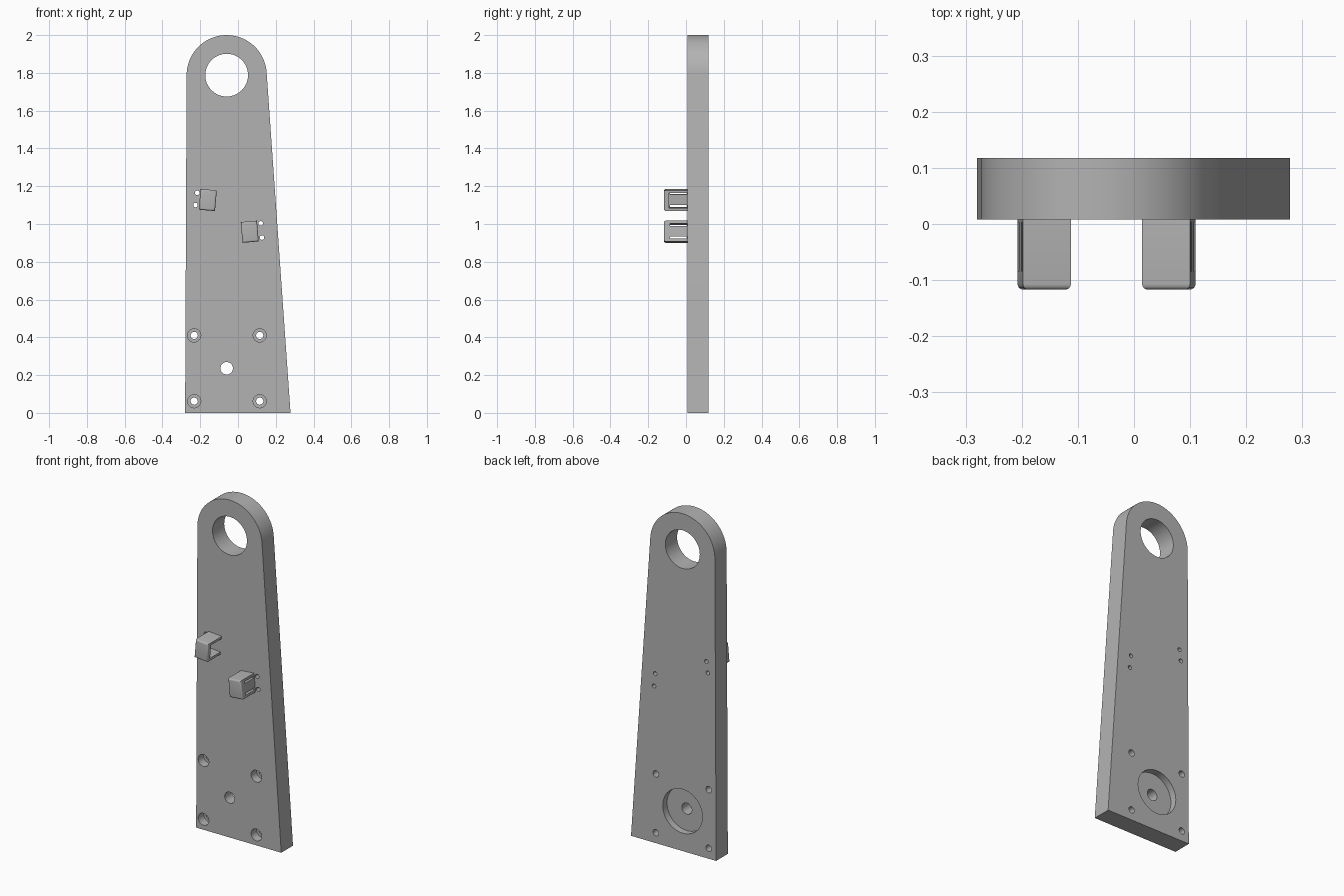
import bpy, bmesh, math
from mathutils import Matrix, Vector

cube = bpy.data.objects.get("Cube")
if cube:
    bpy.data.objects.remove(cube, do_unlink=True)

grey = bpy.data.materials.new("plain grey")
grey.use_nodes = True
colour = (0.45, 0.45, 0.45, 1)
grey.diffuse_color = colour
grey.node_tree.nodes["Principled BSDF"].inputs["Base Color"].default_value = colour

FRONT, BACK, NOSE = 0.008, 0.118, -0.117
AXIS = -0.06


def make_object(name, bm):
    bmesh.ops.recalc_face_normals(bm, faces=bm.faces[:])
    mesh = bpy.data.meshes.new(name)
    bm.to_mesh(mesh)
    bm.free()
    obj = bpy.data.objects.new(name, mesh)
    bpy.context.scene.collection.objects.link(obj)
    mesh.materials.append(grey)
    return obj


def add_lathe(bm, x, z, profile, sides=48):
    """Closed stepped cylinder along y, from (radius, y) pairs."""
    rings = []
    for r, y in profile:
        rings.append([bm.verts.new((x + r * math.cos(2 * math.pi * i / sides), y,
                                    z + r * math.sin(2 * math.pi * i / sides)))
                      for i in range(sides)])
    for a, b in zip(rings, rings[1:]):
        for i in range(sides):
            j = (i + 1) % sides
            bm.faces.new((a[i], a[j], b[j], b[i]))
    bm.faces.new(rings[0])
    bm.faces.new(rings[-1])


def add_box(bm, low, high):
    low, high = Vector(low), Vector(high)
    matrix = Matrix.Translation((low + high) / 2) @ Matrix.Diagonal((*(high - low), 1))
    return bmesh.ops.create_cube(bm, size=1, matrix=matrix)["verts"]


def cut(obj, cutter):
    cutter.hide_render = True
    mod = obj.modifiers.new("cut", 'BOOLEAN')
    mod.operation = 'DIFFERENCE'
    mod.solver = 'EXACT'
    mod.object = cutter
    bpy.context.view_layer.objects.active = obj
    bpy.ops.object.modifier_apply(modifier=mod.name)
    bpy.data.objects.remove(cutter, do_unlink=True)


def smooth(obj):
    bpy.ops.object.select_all(action='DESELECT')
    obj.select_set(True)
    bpy.context.view_layer.objects.active = obj
    bpy.ops.object.shade_smooth_by_angle(angle=math.radians(30))


# Tapered arm plate with a round top
outline = [(-0.28, 0), (0.278, 0)]
for i in range(49):
    a = math.radians(4 + 176 * i / 48)
    outline.append((AXIS + 0.212 * math.cos(a), 1.788 + 0.212 * math.sin(a)))
bm = bmesh.new()
face = bm.faces.new([bm.verts.new((x, FRONT, z)) for x, z in outline])
side = bmesh.ops.extrude_face_region(bm, geom=[face])["geom"]
bmesh.ops.translate(bm, vec=(0, BACK - FRONT, 0),
                    verts=[v for v in side if isinstance(v, bmesh.types.BMVert)])
plate = make_object("arm_plate", bm)

# Pivot hole, counterbored screw holes, rear pocket and tie holes
bm = bmesh.new()
start, end = FRONT - 0.02, BACK + 0.02
add_lathe(bm, AXIS, 1.788, [(0.113, start), (0.113, end)], 64)
pocket = BACK - 0.04
add_lathe(bm, AXIS, 0.236, [(0.033, start), (0.033, pocket), (0.13, pocket), (0.13, end)], 64)
for x in (-0.232, 0.115):
    for z in (0.062, 0.41):
        add_lathe(bm, x, z, [(0.035, start), (0.035, 0.06), (0.019, 0.06), (0.019, end)])
for x, z in ((-0.216, 1.165), (-0.225, 1.1), (0.12, 1.003), (0.127, 0.928)):
    add_lathe(bm, x, z, [(0.012, start), (0.012, end)], 24)
cut(plate, make_object("hole_cutter", bm))
smooth(plate)


# Hooked cable clips, open toward the middle of the plate
def cable_clip(name, x, z, tilt, outward):
    bm = bmesh.new()
    add_box(bm, (-0.043, NOSE, -0.055), (0.043, FRONT, 0.055))
    edges = [e for e in bm.edges if all(v.co.y < -0.1 for v in e.verts)]
    bmesh.ops.bevel(bm, geom=edges, offset=0.01, segments=4, profile=0.5, affect='EDGES')
    clip = make_object(name, bm)

    # Inner channel
    bm = bmesh.new()
    add_box(bm, (-0.1, -0.09, -0.04), (0.024, 0.05, 0.04))
    cut(clip, make_object("channel_cutter", bm))

    # Tie slots through the outer wall
    bm = bmesh.new()
    for s in (-1, 1):
        add_box(bm, (0.015, -0.085, s * 0.034 - 0.006), (0.1, FRONT - 0.004, s * 0.034 + 0.006))
    cut(clip, make_object("slot_cutter", bm))

    turn = 0 if outward > 0 else math.pi
    clip.data.transform(Matrix.Translation((x, 0, z))
                        @ Matrix.Rotation(math.radians(tilt) + turn, 4, 'Y'))
    smooth(clip)


cable_clip("left_cable_clip", 0.062, 0.959, -5, 1)
cable_clip("right_cable_clip", -0.16, 1.127, 5, -1)
